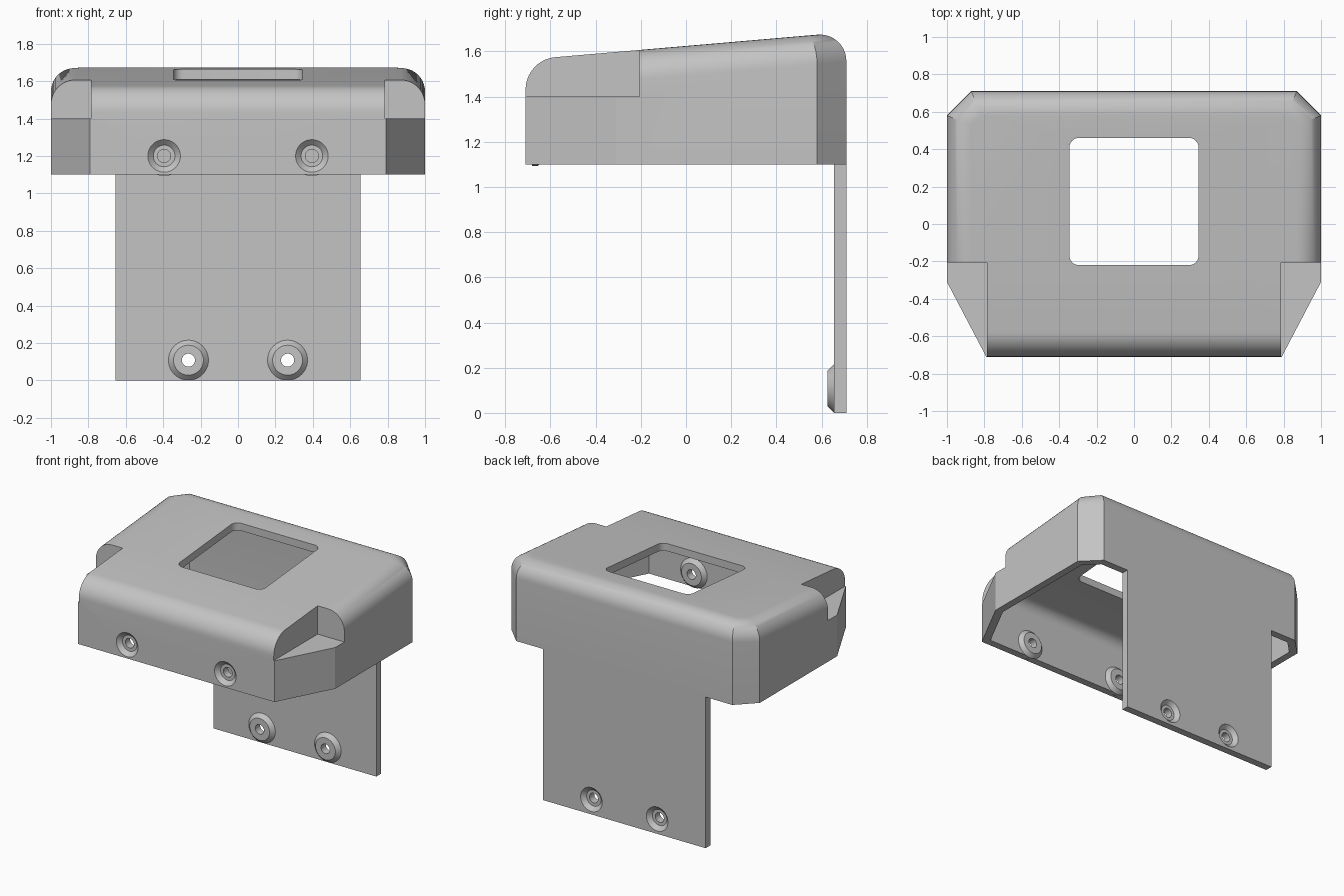
import bpy, bmesh, math
from mathutils import Vector

if "Cube" in bpy.data.objects:
    bpy.data.objects.remove(bpy.data.objects["Cube"])

WALL = 0.055      # sheet thickness
BACK = 0.71       # half depth

grey = bpy.data.materials.new("plain_grey")
grey.use_nodes = True
grey.diffuse_color = (0.55, 0.55, 0.55, 1)
grey.node_tree.nodes["Principled BSDF"].inputs["Base Color"].default_value = (0.55, 0.55, 0.55, 1)


def to_object(name, bm):
    bmesh.ops.recalc_face_normals(bm, faces=bm.faces)
    mesh = bpy.data.meshes.new(name)
    bm.to_mesh(mesh)
    bm.free()
    mesh.materials.append(grey)
    obj = bpy.data.objects.new(name, mesh)
    bpy.context.collection.objects.link(obj)
    return obj


def prism_mesh(points, bottom, top):
    """Upright prism; top is a function of y."""
    bm = bmesh.new()
    low = [bm.verts.new((x, y, bottom)) for x, y in points]
    high = [bm.verts.new((x, y, top(y))) for x, y in points]
    n = len(points)
    bm.faces.new(low[::-1])
    bm.faces.new(high)
    for i in range(n):
        j = (i + 1) % n
        bm.faces.new((low[i], low[j], high[j], high[i]))
    return bm, high


def box(name, x0, x1, y0, y1, z0, z1):
    pts = [(x0, y0), (x1, y0), (x1, y1), (x0, y1)]
    return to_object(name, prism_mesh(pts, z0, lambda y: z1)[0])


def lathe(name, profile, centre, facing, sides=48):
    """Solid of (radius, depth) rings around the y axis."""
    bm = bmesh.new()
    rings = []
    for r, d in profile:
        rings.append([bm.verts.new((centre[0] + r * math.cos(math.tau * k / sides),
                                    centre[1] + facing * d,
                                    centre[2] + r * math.sin(math.tau * k / sides)))
                      for k in range(sides)])
    for a, b in zip(rings, rings[1:]):
        for k in range(sides):
            m = (k + 1) % sides
            bm.faces.new((a[k], a[m], b[m], b[k]))
    bm.faces.new(rings[0])
    bm.faces.new(rings[-1])
    return to_object(name, bm)


def combine(obj, other, operation):
    mod = obj.modifiers.new("combine", 'BOOLEAN')
    mod.operation = operation
    mod.solver = 'EXACT'
    mod.object = other
    bpy.context.view_layer.objects.active = obj
    bpy.ops.object.modifier_apply(modifier=mod.name)
    bpy.data.objects.remove(other)


def inset(points, t):
    """Move every side of a convex counter-clockwise outline inward."""
    result = []
    for i, p in enumerate(points):
        p, a, b = Vector(p), Vector(points[i - 1]), Vector(points[(i + 1) % len(points)])
        u, v = (p - a).normalized(), (b - p).normalized()
        n1, n2 = Vector((-u.y, u.x)), Vector((-v.y, v.x))
        result.append(tuple(p + (n1 + n2) * t / (1 + n1.dot(n2))))
    return result


half = [(0.79, -BACK), (1, -0.31), (1, 0.58), (0.87, BACK)]
outline = half + [(-x, y) for x, y in reversed(half)]


def cover_solid(name, t, bottom):
    """Sloped block with rounded top edges and stepped front corners, inset by t."""
    bm, high = prism_mesh(inset(outline, t), bottom, lambda y: 1.624 + 0.086 * y - t)
    n = len(high)
    edges = []
    for i in range(n):
        if i not in (0, n - 2):          # slanted front corners stay sharp
            edges.append(bm.edges.get((high[i], high[(i + 1) % n])))
    bmesh.ops.bevel(bm, geom=edges, offset=0.13 - t, segments=10, profile=0.5,
                    affect='EDGES', clamp_overlap=False)
    obj = to_object(name, bm)
    for side in (-1, 1):
        x0, x1 = sorted((side * (0.785 - t), side * 1.2))
        combine(obj, box("step_cutter", x0, x1, -1, -0.205 + t, 1.4 - t, 2), 'DIFFERENCE')
    return obj


def add_screw_seat(obj, x, y, z, facing):
    """Conical boss inside the wall, countersunk from the outer face at y."""
    at = (x, y, z)
    boss = [(0.107, WALL / 2), (0.107, WALL), (0.08, WALL + 0.028)]
    combine(obj, lathe("boss", boss, at, facing), 'UNION')
    recess = [(0.087, -0.05), (0.087, 0), (0.058, 0.028), (0.035, 0.028), (0.035, 0.15)]
    combine(obj, lathe("recess", recess, at, facing), 'DIFFERENCE')


# Hollow cover
cover = cover_solid("cover", 0, 1.1)
combine(cover, cover_solid("cover_hollow", WALL, 0.9), 'DIFFERENCE')

# Rounded window in the top
window = []
for cx, cy, start in ((0.295, 0.41, 0), (-0.295, 0.41, 90), (-0.295, -0.17, 180), (0.295, -0.17, 270)):
    for k in range(9):
        a = math.radians(start + k * 90 / 8)
        window.append((cx + 0.05 * math.cos(a), cy + 0.05 * math.sin(a)))
combine(cover, to_object("window_cutter", prism_mesh(window, 1.45, lambda y: 2)[0]), 'DIFFERENCE')

# Rear mounting plate
plate = box("mounting_plate", -0.655, 0.655, BACK - WALL, BACK, 0, 1.1)

# Screw seats
for side in (-1, 1):
    add_screw_seat(cover, side * 0.395, -BACK, 1.2, 1)
    add_screw_seat(plate, side * 0.265, BACK, 0.108, -1)

# Smooth shading with sharp edges kept
for obj in (cover, plate):
    bpy.ops.object.select_all(action='DESELECT')
    obj.select_set(True)
    bpy.context.view_layer.objects.active = obj
    bpy.ops.object.shade_smooth_by_angle(angle=math.radians(25))
